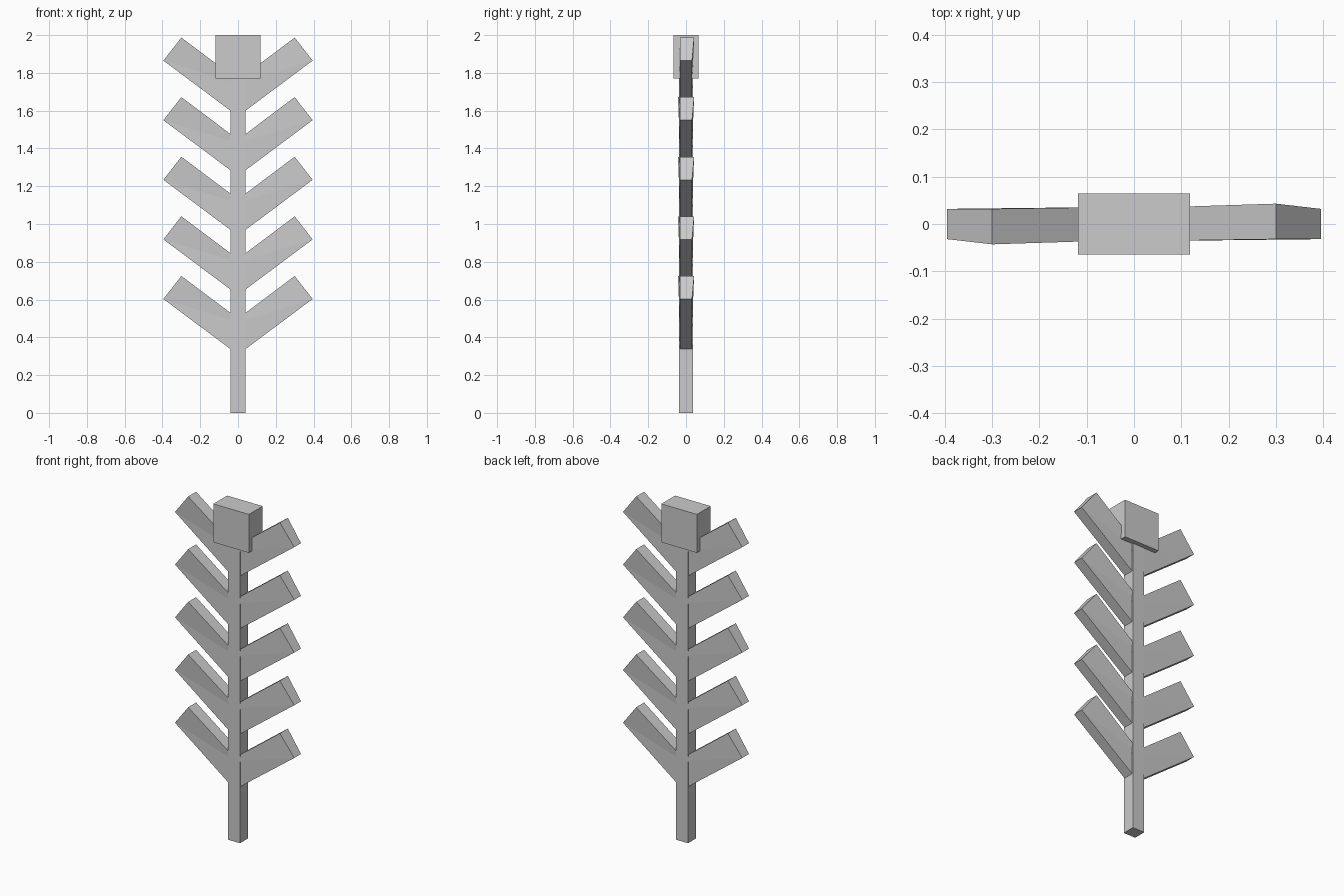
import bpy
import bmesh
from mathutils import Matrix

if "Cube" in bpy.data.objects:
    bpy.data.objects.remove(bpy.data.objects["Cube"])

grey = bpy.data.materials.new("plain grey")
grey.diffuse_color = (0.6, 0.6, 0.6, 1)
grey.use_nodes = True
grey.node_tree.nodes["Principled BSDF"].inputs["Base Color"].default_value = grey.diffuse_color


def finish(bm, name):
    bmesh.ops.recalc_face_normals(bm, faces=bm.faces)
    mesh = bpy.data.meshes.new(name)
    bm.to_mesh(mesh)
    bm.free()
    mesh.materials.append(grey)
    obj = bpy.data.objects.new(name, mesh)
    bpy.context.collection.objects.link(obj)
    return obj


def box(name, hx, hy, z0, z1):
    bm = bmesh.new()
    bmesh.ops.create_cube(bm, size=1, matrix=Matrix.Translation((0, 0, (z0 + z1) / 2))
                          @ Matrix.Diagonal((2 * hx, 2 * hy, z1 - z0, 1)))
    return finish(bm, name)


def branch(name, z, turn):
    """Slanted bar, slightly flared at one outer corner; turn=-1 spins it to the other side."""
    # side outline: inner bottom, outer bottom, outer top, inner top
    outline = [(-0.04, 0.0), (-0.395, 0.265), (-0.30, 0.387), (0.045, 0.128)]
    front_y = [-0.032, -0.032, -0.043, -0.032]
    back_y = [0.032, 0.032, 0.032, 0.037]
    bm = bmesh.new()
    f, b = [[bm.verts.new((turn * x, turn * y, z + h)) for (x, h), y in zip(outline, ys)]
            for ys in (front_y, back_y)]
    for ring in (f, b):
        bm.faces.new((ring[0], ring[1], ring[3]))
        bm.faces.new((ring[1], ring[2], ring[3]))
    for i in range(4):
        j = (i + 1) % 4
        bm.faces.new((f[i], f[j], b[j], b[i]))
    return finish(bm, name)


# Trunk and block on top
box("trunk", 0.04, 0.038, 0.0, 1.80)
box("top_block", 0.118, 0.065, 1.77, 2.0)

# Five pairs of rising branches
for i in range(5):
    height = 0.338 + 0.3155 * i
    branch(f"left_branch_{i + 1}", height, 1)
    branch(f"right_branch_{i + 1}", height, -1)
